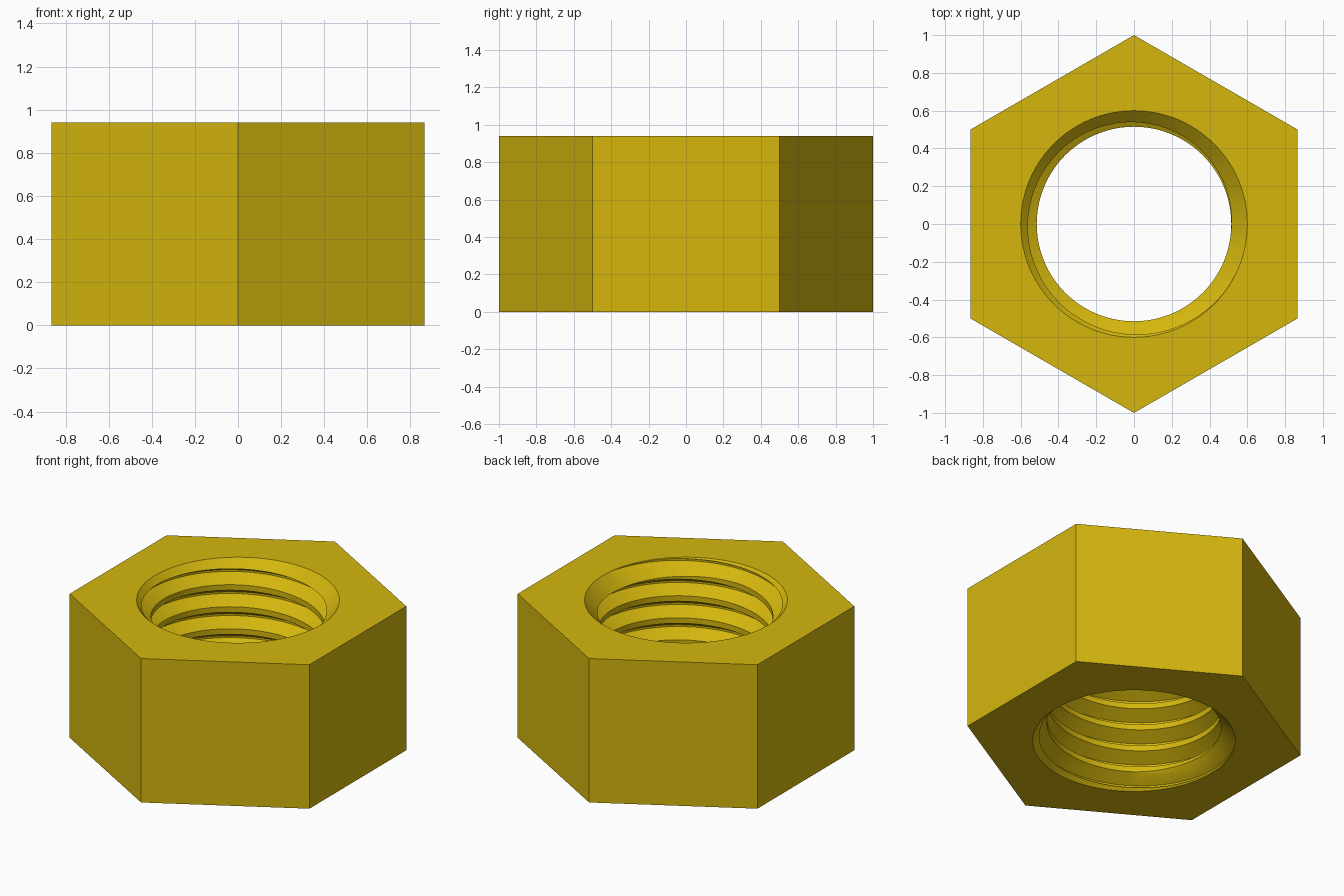
import bpy, bmesh
from math import sin, cos, tau, radians

cube = bpy.data.objects.get("Cube")
if cube:
    bpy.data.objects.remove(cube, do_unlink=True)

HEIGHT, RIM = 0.94, 0.60          # nut height, bore radius at the faces
MINOR, MAJOR = 0.515, 0.598       # thread crest and root radii
PITCH, STEPS, TURNS = 0.144, 96, 11

brass = bpy.data.materials.new("yellow_brass")
brass.use_nodes = True
colour = (0.66, 0.47, 0.004, 1)
brass.diffuse_color = colour
brass.node_tree.nodes["Principled BSDF"].inputs["Base Color"].default_value = colour


def make_object(name, bm):
    bmesh.ops.recalc_face_normals(bm, faces=bm.faces)
    mesh = bpy.data.meshes.new(name)
    bm.to_mesh(mesh)
    bm.free()
    mesh.materials.append(brass)
    obj = bpy.data.objects.new(name, mesh)
    bpy.context.collection.objects.link(obj)
    return obj


def frustum(name, sides, z0, r0, z1, r1):
    bm = bmesh.new()
    bmesh.ops.create_cone(bm, cap_ends=True, segments=sides,
                          radius1=r0, radius2=r1, depth=z1 - z0)
    bmesh.ops.translate(bm, verts=bm.verts, vec=(0, 0, (z0 + z1) / 2))
    return make_object(name, bm)


def threaded_rod(name):
    # One thread profile swept up a helix, each turn joined to the next
    profile = [(0, MINOR), (0.036, MINOR), (0.084, MAJOR), (0.096, MAJOR)]
    start = HEIGHT - 0.083 - 8 * PITCH
    bm = bmesh.new()
    rows = []
    for k in range(STEPS * TURNS + 1):
        a, z = tau * k / STEPS, start + PITCH * k / STEPS
        rows.append([bm.verts.new((r * cos(a), r * sin(a), z + dz))
                     for dz, r in profile])
    for k in range(STEPS * TURNS):
        low, nxt = rows[k], rows[k + 1]
        for i in range(3):
            bm.faces.new((low[i], nxt[i], nxt[i + 1], low[i + 1]))
        if k + STEPS < STEPS * TURNS:
            bm.faces.new((low[3], nxt[3], rows[k + 1 + STEPS][0], rows[k + STEPS][0]))
    # Close both ends with fans, outside the nut
    bottom = bm.verts.new((0, 0, start))
    top = bm.verts.new((0, 0, start + PITCH * (TURNS + 0.5)))
    for edge in [e for e in bm.edges if e.is_boundary]:
        tip = bottom if edge.verts[0].co.z < HEIGHT / 2 else top
        bm.faces.new((edge.verts[0], edge.verts[1], tip))
    return make_object(name, bm)


# Hexagonal body
nut = frustum("hex_nut", 6, 0, 1, HEIGHT, 1)

# Threaded bore and the 45 degree countersinks at both ends
cutters = [
    threaded_rod("thread_cutter"),
    frustum("top_countersink_cutter", STEPS, HEIGHT - 0.3, RIM - 0.3, HEIGHT + 0.05, RIM + 0.05),
    frustum("bottom_countersink_cutter", STEPS, -0.05, RIM + 0.05, 0.3, RIM - 0.3),
]
for cutter in cutters:
    cutter.hide_render = True
    mod = nut.modifiers.new(cutter.name, 'BOOLEAN')
    mod.operation = 'DIFFERENCE'
    mod.solver = 'EXACT'
    mod.object = cutter

# Bake the cuts and drop the cutters
bpy.context.view_layer.update()
graph = bpy.context.evaluated_depsgraph_get()
baked = bpy.data.meshes.new_from_object(nut.evaluated_get(graph))
nut.modifiers.clear()
nut.data = baked
for cutter in cutters:
    bpy.data.objects.remove(cutter, do_unlink=True)
baked.materials.clear()
baked.materials.append(brass)
for face in baked.polygons:
    face.material_index = 0

# Smooth bore with crisp thread and body edges
bpy.ops.object.select_all(action='DESELECT')
nut.select_set(True)
bpy.context.view_layer.objects.active = nut
bpy.ops.object.shade_smooth_by_angle(angle=radians(25))
